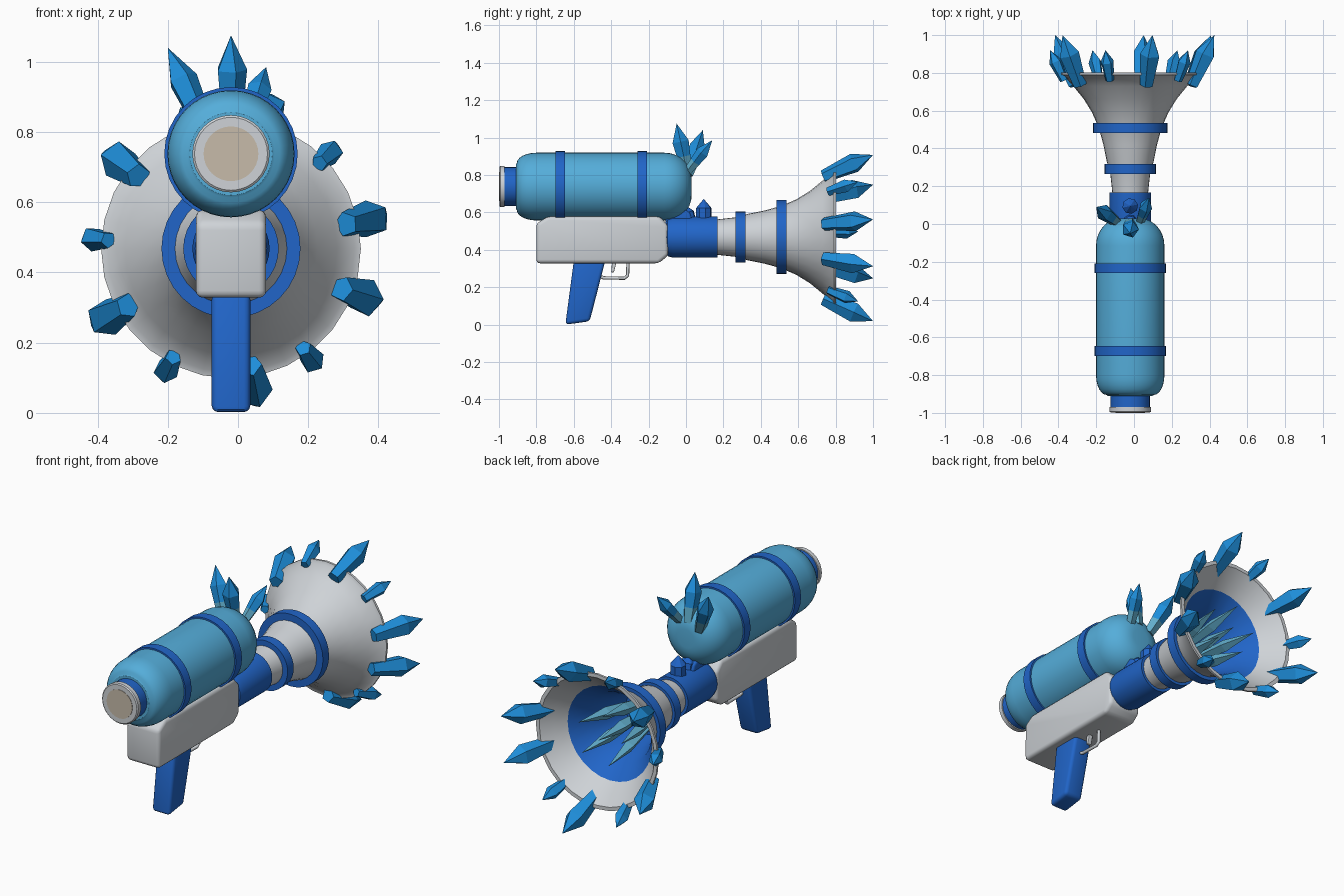
import bpy, bmesh, math
from mathutils import Vector

if "Cube" in bpy.data.objects:
    bpy.data.objects.remove(bpy.data.objects["Cube"])

CX = -0.02                       # shared centre line in x
TANK_Z, BARREL_Z = 0.738, 0.468  # axis heights


def material(name, rgb):
    m = bpy.data.materials.new(name)
    m.diffuse_color = (*rgb, 1)
    m.use_nodes = True
    m.node_tree.nodes["Principled BSDF"].inputs["Base Color"].default_value = m.diffuse_color
    return m


BLUE = material("royal blue", (0.015, 0.13, 0.58))
GREY = material("light grey", (0.62, 0.65, 0.68))
SKY = material("sky blue", (0.09, 0.42, 0.70))
ICE = material("crystal blue", (0.013, 0.27, 0.70))
PALE = material("pale crystal", (0.12, 0.42, 0.60))
SAND = material("sand", (0.57, 0.50, 0.40))


def finish(name, bm, mats, smooth=True):
    bmesh.ops.recalc_face_normals(bm, faces=bm.faces)
    me = bpy.data.meshes.new(name)
    bm.to_mesh(me)
    bm.free()
    ob = bpy.data.objects.new(name, me)
    bpy.context.collection.objects.link(ob)
    for m in mats:
        me.materials.append(m)
    if smooth:
        bpy.ops.object.select_all(action='DESELECT')
        ob.select_set(True)
        bpy.context.view_layer.objects.active = ob
        bpy.ops.object.shade_smooth_by_angle(angle=math.radians(35))
    return ob


def lathe(name, profile, cz, mats, n=32, inner=()):
    """Turn (y, radius) points round a y axis; segments in 'inner' get slot 1."""
    bm = bmesh.new()
    rings = []
    for y, r in profile:
        rings.append([bm.verts.new((CX + r * math.cos(a), y, cz + r * math.sin(a)))
                      for a in (2 * math.pi * i / n for i in range(n))])
    for s in range(len(rings) - 1):
        a, b = rings[s], rings[s + 1]
        for i in range(n):
            j = (i + 1) % n
            bm.faces.new((a[i], a[j], b[j], b[i])).material_index = int(s in inner)
    bmesh.ops.remove_doubles(bm, verts=bm.verts, dist=1e-5)
    return finish(name, bm, mats)


def band(name, y0, y1, r, cz, mat):
    return lathe(name, [(y0, 0), (y0, r), (y1, r), (y1, 0)], cz, [mat])


def prism(name, yz, half, bevel, mat):
    """Side outline extruded across x, with rounded edges."""
    bm = bmesh.new()
    f = bm.faces.new([bm.verts.new((CX - half, y, z)) for y, z in yz])
    ext = bmesh.ops.extrude_face_region(bm, geom=[f])
    bmesh.ops.translate(bm, vec=(2 * half, 0, 0),
                        verts=[v for v in ext['geom'] if isinstance(v, bmesh.types.BMVert)])
    bmesh.ops.recalc_face_normals(bm, faces=bm.faces)
    bmesh.ops.bevel(bm, geom=bm.edges[:], offset=bevel, segments=3,
                    profile=0.5, affect='EDGES')
    return finish(name, bm, [mat])


def crystal(name, base, tip, r, mats, sides=5, shoulder=0.62, twist=0.3, taper=0.65):
    """Faceted shard: narrow base, wide shoulder, pointed tip; slot 1 below mid height."""
    base, tip = Vector(base), Vector(tip)
    q = (tip - base).to_track_quat('Z', 'Y')
    length = (tip - base).length
    bm = bmesh.new()
    rings = []
    for t, k in ((0, taper), (shoulder * 0.5, (1 + taper) / 2), (shoulder, 1)):
        rings.append([bm.verts.new(base + q @ Vector((k * r * math.cos(a), k * r * math.sin(a), t * length)))
                      for a in (twist + 2 * math.pi * i / sides for i in range(sides))])
    top = bm.verts.new(tip)
    bm.faces.new(rings[0]).material_index = len(mats) - 1
    for i in range(sides):
        j = (i + 1) % sides
        for s in (0, 1):
            f = bm.faces.new((rings[s][i], rings[s][j], rings[s + 1][j], rings[s + 1][i]))
            f.material_index = len(mats) - 1 if s == 0 else 0
        bm.faces.new((rings[2][i], rings[2][j], top))
    return finish(name, bm, mats, smooth=False)


# Tank with rounded ends
R = 0.181
tank = [(-0.91, 0), (-0.91, 0.118)]
tank += [(-0.80 - 0.105 * math.cos(a), 0.125 + (R - 0.125) * math.sin(a))
         for a in (math.pi / 2 * i / 6 for i in range(7))]
tank += [(-0.115 + 0.145 * math.sin(a), 0.05 + (R - 0.05) * math.cos(a))
         for a in (math.pi / 2 * i / 8 for i in range(9))]
tank.append((0.03, 0))
lathe("tank", tank, TANK_Z, [SKY], n=40)
for i, y in enumerate((-0.698, -0.26)):
    band(f"tank_band_{i}", y, y + 0.052, 0.19, TANK_Z, BLUE)

# Filler cap at the rear of the tank
band("cap_neck", -0.975, -0.90, 0.104, TANK_Z, BLUE)
lathe("cap", [(-0.97, 0), (-0.97, 0.11), (-0.993, 0.11), (-0.998, 0.104), (-0.998, 0)],
      TANK_Z, [GREY])
band("cap_disc", -1.0, -0.995, 0.078, TANK_Z, SAND)

# Body, grip and trigger
prism("body", [(-0.80, 0.328), (-0.145, 0.328), (-0.095, 0.37), (-0.095, 0.53),
               (-0.14, 0.578), (-0.74, 0.578), (-0.80, 0.54)], 0.10, 0.02, GREY)
prism("grip", [(-0.645, 0.0), (-0.515, 0.018), (-0.432, 0.34), (-0.60, 0.34)], 0.055, 0.018, BLUE)
prism("trigger", [(-0.40, 0.28), (-0.385, 0.28), (-0.37, 0.34), (-0.395, 0.34)], 0.012, 0.003, GREY)

guard = bpy.data.curves.new("trigger_guard", 'CURVE')
guard.dimensions = '3D'
guard.bevel_depth = 0.009
guard.bevel_resolution = 2
guard.use_fill_caps = True
path = [(-0.47, 0.262), (-0.44, 0.25), (-0.33, 0.248), (-0.312, 0.262), (-0.31, 0.34)]
sp = guard.splines.new('POLY')
sp.points.add(len(path) - 1)
for p, (y, z) in zip(sp.points, path):
    p.co = (CX, y, z, 1)
guard.materials.append(GREY)
bpy.context.collection.objects.link(bpy.data.objects.new("trigger_guard", guard))

# Barrel and the mount below the tank
lathe("barrel", [(-0.11, 0), (-0.11, 0.085), (-0.098, 0.102), (-0.07, 0.11),
                 (0.168, 0.11), (0.168, 0)], BARREL_Z, [BLUE])
prism("tank_mount", [(-0.11, 0.54), (0.04, 0.54), (0.02, 0.60), (-0.03, 0.63), (-0.11, 0.63)],
      0.045, 0.012, BLUE)
crystal("barrel_knob_front", (CX, 0.095, 0.55), (CX, 0.095, 0.672), 0.042, [BLUE], 8, 0.6, 0.2, 1)
crystal("barrel_knob_rear", (CX, 0.02, 0.55), (CX, 0.0, 0.635), 0.035, [BLUE], 8, 0.6, 0.2, 1)

# Flared horn: grey outside and lip, blue deep inside
horn = [(0.16, 0), (0.16, 0.094), (0.27, 0.106), (0.33, 0.124), (0.42, 0.142), (0.51, 0.167),
        (0.59, 0.202), (0.663, 0.247), (0.73, 0.302), (0.785, 0.352), (0.79, 0.37), (0.802, 0.37),
        (0.802, 0.35), (0.745, 0.302), (0.69, 0.256), (0.60, 0.19), (0.50, 0.15), (0.38, 0.12),
        (0.38, 0)]
lathe("horn", horn, BARREL_Z, [GREY, BLUE], n=28, inner=(14, 15, 16, 17))
band("horn_band_small", 0.265, 0.318, 0.136, BARREL_Z, BLUE)
# the wide band is a hollow ring so the bell stays open
lathe("horn_band_large", [(0.483, 0.155), (0.483, 0.198), (0.536, 0.198), (0.536, 0.17),
                          (0.483, 0.155)], BARREL_Z, [BLUE])

# Crystals round the rim: angle in degrees, large or small
RIM = [(12, 1), (44, 0), (75, 1), (108, 0), (142, 1), (176, 0),
       (209, 1), (242, 0), (279, 1), (306, 0), (340, 1)]
for i, (deg, big) in enumerate(RIM):
    c, s = math.cos(math.radians(deg)), math.sin(math.radians(deg))
    r0, y0, r1, y1, w = (0.335, 0.735, 0.455, 1.0, 0.055) if big else (0.35, 0.76, 0.425, 0.92, 0.036)
    crystal(f"rim_crystal_{i}", (CX + r0 * c, y0, BARREL_Z + r0 * s),
            (CX + r1 * c, y1, BARREL_Z + r1 * s), w, [ICE], twist=i * 0.7)

# Pale spikes inside the bell
for i in range(6):
    a = 0.5 + i * 2 * math.pi / 5
    r0, r1 = (0.07, 0.14) if i < 5 else (0, 0)
    crystal(f"inner_spike_{i}", (CX + r0 * math.cos(a), 0.39, BARREL_Z + r0 * math.sin(a)),
            (CX + r1 * math.cos(a), 0.79, BARREL_Z + r1 * math.sin(a)), 0.032, [PALE], 4, 0.5)

# Crystals growing out of the tank tip
for i, (b, t, w) in enumerate([
        ((CX, 0.005, 0.82), (CX, -0.05, 1.075), 0.046),
        ((-0.09, 0.01, 0.80), (-0.20, 0.09, 1.04), 0.044),
        ((0.03, 0.01, 0.82), (0.08, 0.14, 0.985), 0.036)]):
    crystal(f"tank_crystal_{i}", b, t, w, [ICE, PALE], twist=i)
